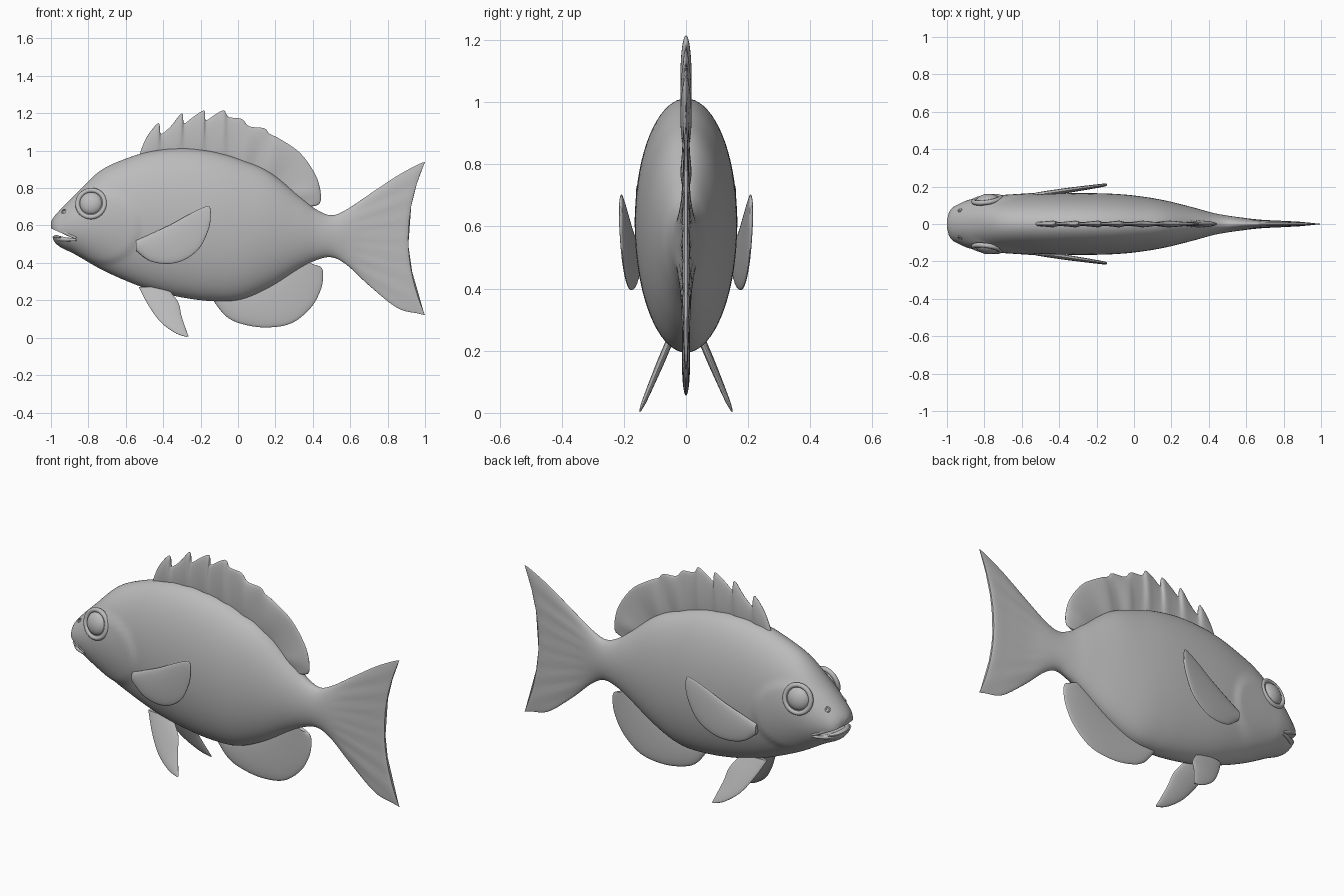
import bpy, bmesh, math
from mathutils import Vector

cube = bpy.data.objects.get("Cube")
if cube:
    bpy.data.objects.remove(cube)

grey = bpy.data.materials.new("plain grey")
grey.use_nodes = True
grey.diffuse_color = (0.5, 0.5, 0.5, 1)
grey.node_tree.nodes["Principled BSDF"].inputs["Base Color"].default_value = (0.5, 0.5, 0.5, 1)


def finish(ob, angle=50):
    """Give the part its colour and smooth shading."""
    ob.data.materials.clear()
    ob.data.materials.append(grey)
    bpy.ops.object.select_all(action='DESELECT')
    ob.select_set(True)
    bpy.context.view_layer.objects.active = ob
    bpy.ops.object.shade_smooth_by_angle(angle=math.radians(angle))
    return ob


def add_mesh(name, bm):
    bmesh.ops.recalc_face_normals(bm, faces=bm.faces)
    me = bpy.data.meshes.new(name)
    bm.to_mesh(me)
    bm.free()
    ob = bpy.data.objects.new(name, me)
    bpy.context.collection.objects.link(ob)
    return ob


def spline(rows, steps):
    """Smooth curve through rows of numbers."""
    out = []
    for i in range(len(rows) - 1):
        a, b, c, d = (rows[min(max(j, 0), len(rows) - 1)] for j in range(i - 1, i + 3))
        for k in range(steps):
            t = k / steps
            out.append([q + t / 2 * (r - p + t * (2*p - 5*q + 4*r - s + t * (3*(q - r) + s - p)))
                        for p, q, r, s in zip(a, b, c, d)])
    return out + [list(rows[-1])]


def loft(name, stations, steps=6, around=32, shape=None):
    """Oval rings; station = one edge x z, other edge x z, half width, notch."""
    bm = bmesh.new()
    rings = []
    for ax, az, bx, bz, w, notch in spline(stations, steps):
        ring = []
        for k in range(around):
            a = math.tau * k / around
            c, s = math.cos(a), math.sin(a)
            p = Vector(((ax + bx) / 2 + (ax - bx) / 2 * c - notch * s * s, w * s,
                        (az + bz) / 2 + (az - bz) / 2 * c))
            ring.append(bm.verts.new(shape(p) if shape else p))
        rings.append(ring)
    for r, q in zip(rings, rings[1:]):
        for k in range(around):
            n = (k + 1) % around
            bm.faces.new((r[k], r[n], q[n], q[k]))
    bm.faces.new(rings[0])
    bm.faces.new(rings[-1])
    return add_mesh(name, bm)


# Body and tail: x, top, bottom, half width, notch
profile = [
    (-1.0, .62, .585, .02, 0), (-.985, .645, .52, .07, 0), (-.95, .685, .485, .1, 0),
    (-.87, .765, .445, .127, 0), (-.74, .89, .37, .143, 0), (-.6, .957, .305, .153, 0),
    (-.45, 1.0, .25, .162, 0), (-.28, 1.012, .212, .165, 0), (-.12, .992, .195, .162, 0),
    (.02, .95, .205, .15, 0), (.17, .885, .27, .125, 0), (.33, .755, .37, .085, 0),
    (.42, .685, .415, .06, 0), (.5, .655, .43, .045, 0), (.58, .685, .39, .034, 0),
    (.7, .765, .28, .022, .02), (.85, .865, .16, .015, .05),
    (.96, .925, .13, .011, .075), (1.0, .94, .12, .005, .09)]


def gill_cover(p):
    """Raise the cheek, ending in a step at the gill opening."""
    d = math.hypot((p.x + .73) / .2, (p.z - .59) / .19)
    t = min(max((1.08 - d) / .16, 0), 1)
    if p.x > -.95:
        p.y += math.copysign(.009 * t * t * (3 - 2 * t) * min(1, (p.x + .95) / .12), p.y) \
            if abs(p.y) > .02 else 0
    # Faint rays spreading over the tail
    if p.x > .6:
        ray = math.cos(40 * math.atan2(p.z - .54, p.x - .3))
        p.y *= 1 + .12 * ray * min(1, (p.x - .6) / .2)
    return p


body = loft("body", [(x, t, x, b, w, n) for x, t, b, w, n in profile], 8, 72, gill_cover)

# Mouth opening, cut as a wedge
bm = bmesh.new()
sides = [[bm.verts.new((x, y, z)) for x, z in ((-1.06, .612), (-.885, .533), (-1.06, .545))]
         for y in (-.3, .3)]
for s in sides:
    bm.faces.new(s)
for k in range(3):
    n = (k + 1) % 3
    bm.faces.new((sides[0][k], sides[0][n], sides[1][n], sides[1][k]))
cutter = add_mesh("mouth_cutter", bm)
cutter.hide_render = True
cut = body.modifiers.new("mouth", 'BOOLEAN')
cut.operation = 'DIFFERENCE'
cut.solver = 'EXACT'
cut.object = cutter
bpy.context.view_layer.objects.active = body
bpy.ops.object.modifier_apply(modifier=cut.name)
bpy.data.objects.remove(cutter)
finish(body, 40)

# Lips
lips = {"upper_lip": [(-.865, .12, .533), (-.925, .098, .563), (-.968, .055, .595), (-.98, 0, .604)],
        "lower_lip": [(-.865, .118, .524), (-.925, .092, .526), (-.962, .05, .531), (-.973, 0, .533)]}
for name, half in lips.items():
    path = spline(half + [(x, -y, z) for x, y, z in half[-2::-1]], 5)
    cu = bpy.data.curves.new(name, 'CURVE')
    cu.dimensions = '3D'
    cu.bevel_depth = .017
    cu.use_fill_caps = True
    sp = cu.splines.new('POLY')
    sp.points.add(len(path) - 1)
    for i, (pt, co) in enumerate(zip(sp.points, path)):
        pt.co = (*co, 1)
        pt.radius = .35 + .65 * math.sin(math.pi * i / (len(path) - 1))
    ob = bpy.data.objects.new(name, cu)
    bpy.context.collection.objects.link(ob)
    bpy.ops.object.select_all(action='DESELECT')
    ob.select_set(True)
    bpy.context.view_layer.objects.active = ob
    bpy.ops.object.convert(target='MESH')
    finish(bpy.context.object)


def edge_z(x, column):
    """Height of the body's top (1) or bottom (2) edge at x."""
    for a, b in zip(profile, profile[1:]):
        if a[0] <= x <= b[0]:
            return a[column] + (b[column] - a[column]) * (x - a[0]) / (b[0] - a[0])


def middle_fin(name, rim, start, end, column, inset, widths, steps):
    """Fin on the centre line, rooted along the body's edge."""
    rows = []
    for i, (x, z) in enumerate(rim):
        root = start + (end - start) * i / (len(rim) - 1)
        rows.append((x, z, root, edge_z(root, column) + inset, widths[i % len(widths)], 0))
    return finish(loft(name, rows, steps, 28))


# Dorsal fin with spiny front and round rear
spines = [(-.53, .97), (-.49, 1.07), (-.425, 1.148), (-.412, 1.09), (-.36, 1.13), (-.3, 1.2),
          (-.288, 1.147), (-.24, 1.18), (-.18, 1.215), (-.172, 1.163), (-.12, 1.195),
          (-.075, 1.215), (-.05, 1.18), (.02, 1.17), (.06, 1.13), (.14, 1.12), (.17, 1.09),
          (.22, 1.065), (.33, .99), (.41, .88), (.44, .79), (.435, .715), (.36, .7)]
middle_fin("dorsal_fin", spines, -.52, .35, 1, -.05, (.011, .013, .018), 4)

# Anal fin
rim = [(-.14, .21), (-.07, .12), (.01, .077), (.14, .055), (.28, .075), (.385, .155),
       (.44, .25), (.455, .33), (.44, .38), (.36, .39)]
middle_fin("anal_fin", rim, -.12, .37, 2, .05, (.013,), 6)

# Paired fins, eyes and nostrils
pectoral = [(-.545, .52, -.545, .465, .012, 0), (-.46, .558, -.47, .41, .014, 0),
            (-.36, .605, -.37, .395, .014, 0), (-.27, .655, -.28, .42, .012, 0),
            (-.2, .69, -.205, .48, .01, 0), (-.155, .703, -.16, .57, .008, 0),
            (-.145, .67, -.146, .63, .004, 0)]
pelvic = [(-.53, .27, -.38, .27, .012, 0), (-.48, .175, -.32, .19, .013, 0),
          (-.415, .085, -.303, .12, .011, 0), (-.335, .025, -.28, .05, .008, 0),
          (-.275, .004, -.265, .008, .003, 0)]
for side, s in (("left", 1), ("right", -1)):
    def flare_out(p):
        p.y += s * (.152 + .058 * (p.x + .545) / .4)
        return p

    def splay_down(p):
        p.y += s * (.045 + .105 * (.25 - p.z) / .25)
        return p

    finish(loft(side + "_pectoral_fin", pectoral, 6, 28, flare_out))
    finish(loft(side + "_pelvic_fin", pelvic, 6, 28, splay_down))

    turn = Vector((-.15, s, .2)).to_track_quat('Z', 'Y').to_euler()
    bpy.ops.mesh.primitive_uv_sphere_add(segments=32, ring_count=16, radius=.063,
                                         location=(-.785, s * .122, .717), rotation=turn)
    bpy.context.object.name = side + "_eye"
    bpy.context.object.scale.z = .6
    finish(bpy.context.object)
    bpy.ops.mesh.primitive_torus_add(major_radius=.073, minor_radius=.013, major_segments=40,
                                     minor_segments=10, location=(-.785, s * .13, .717), rotation=turn)
    bpy.context.object.name = side + "_eye_rim"
    finish(bpy.context.object)
    bpy.ops.mesh.primitive_torus_add(major_radius=.011, minor_radius=.004, major_segments=16,
                                     minor_segments=8, location=(-.93, s * .074, .675),
                                     rotation=Vector((-.6, s, .6)).to_track_quat('Z', 'Y').to_euler())
    bpy.context.object.name = side + "_nostril"
    finish(bpy.context.object)
